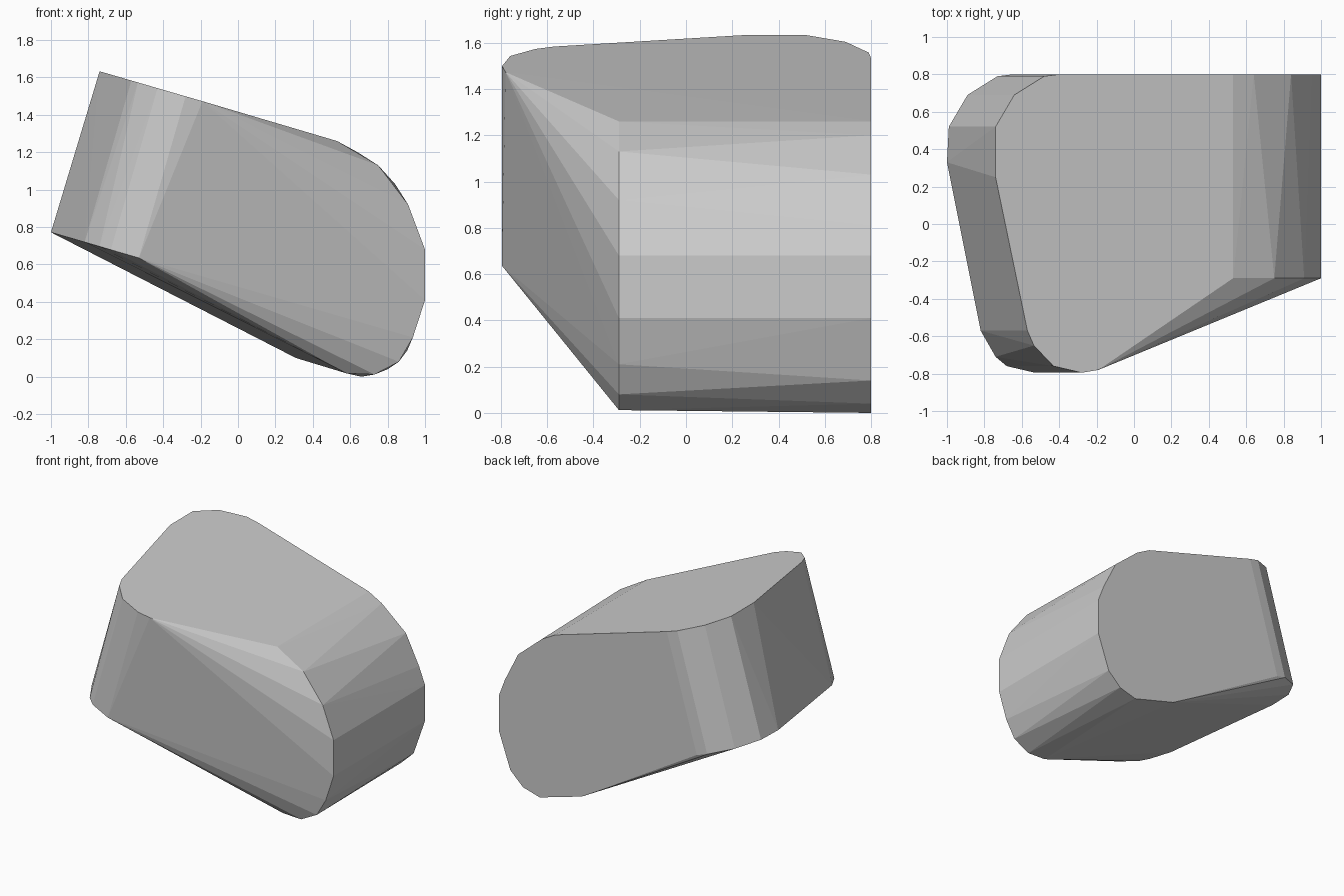
import bpy, bmesh

if "Cube" in bpy.data.objects:
    bpy.data.objects.remove(bpy.data.objects["Cube"])

# One flat colour
grey = bpy.data.materials.new("light grey")
grey.diffuse_color = (0.6, 0.6, 0.6, 1.0)
grey.use_nodes = True
grey.node_tree.nodes["Principled BSDF"].inputs["Base Color"].default_value = grey.diffuse_color


def tilted(points, x0, z0, slope=-0.291):
    """Lift plan points (x, y) onto a plane sloping down along x."""
    return [(x, y, z0 + slope * (x - x0)) for x, y in points]


def upright(points, y):
    """Place (x, z) profile points in a vertical plane at y."""
    return [(x, y, z) for x, z in points]


# Tilted block: rounded outline on its sloping top and underside
top_cap = [(-0.74, 0.25), (-0.74, 0.52), (-0.64, 0.69), (-0.48, 0.79),
           (-0.40, 0.80), (-0.57, -0.57), (-0.535, -0.65), (-0.43, -0.76),
           (-0.28, -0.795), (-0.19, -0.78)]
under_cap = [(-1.0, 0.33), (-0.99, 0.52), (-0.89, 0.69), (-0.73, 0.79),
             (-0.65, 0.80), (-0.82, -0.57), (-0.74, -0.71), (-0.68, -0.76),
             (-0.53, -0.795)]

# Rounded nose: front and back profiles
nose_front = [(0.53, 1.26), (0.75, 1.13), (0.91, 0.92), (1.0, 0.68),
              (1.0, 0.41), (0.935, 0.21), (0.86, 0.08), (0.73, 0.012),
              (0.58, 0.018)]
nose_back = [(0.53, 1.26), (0.64, 1.20), (0.84, 1.03), (0.95, 0.81),
             (1.0, 0.68), (1.0, 0.41), (0.905, 0.14), (0.80, 0.04),
             (0.66, 0.0), (0.31, 0.10)]

points = (tilted(top_cap, -0.74, 1.633) + tilted(under_cap, -1.0, 0.772)
          + upright(nose_front, -0.29) + upright(nose_back, 0.80))

# Wrap both parts in one convex skin
bm = bmesh.new()
for p in points:
    bm.verts.new(p)
res = bmesh.ops.convex_hull(bm, input=bm.verts[:])
loose = [v for v in bm.verts if not v.link_faces]
bmesh.ops.delete(bm, geom=loose, context='VERTS')
bmesh.ops.recalc_face_normals(bm, faces=bm.faces[:])

mesh = bpy.data.meshes.new("faceted_block")
bm.to_mesh(mesh)
bm.free()
mesh.materials.append(grey)
block = bpy.data.objects.new("faceted_block", mesh)
bpy.context.collection.objects.link(block)
